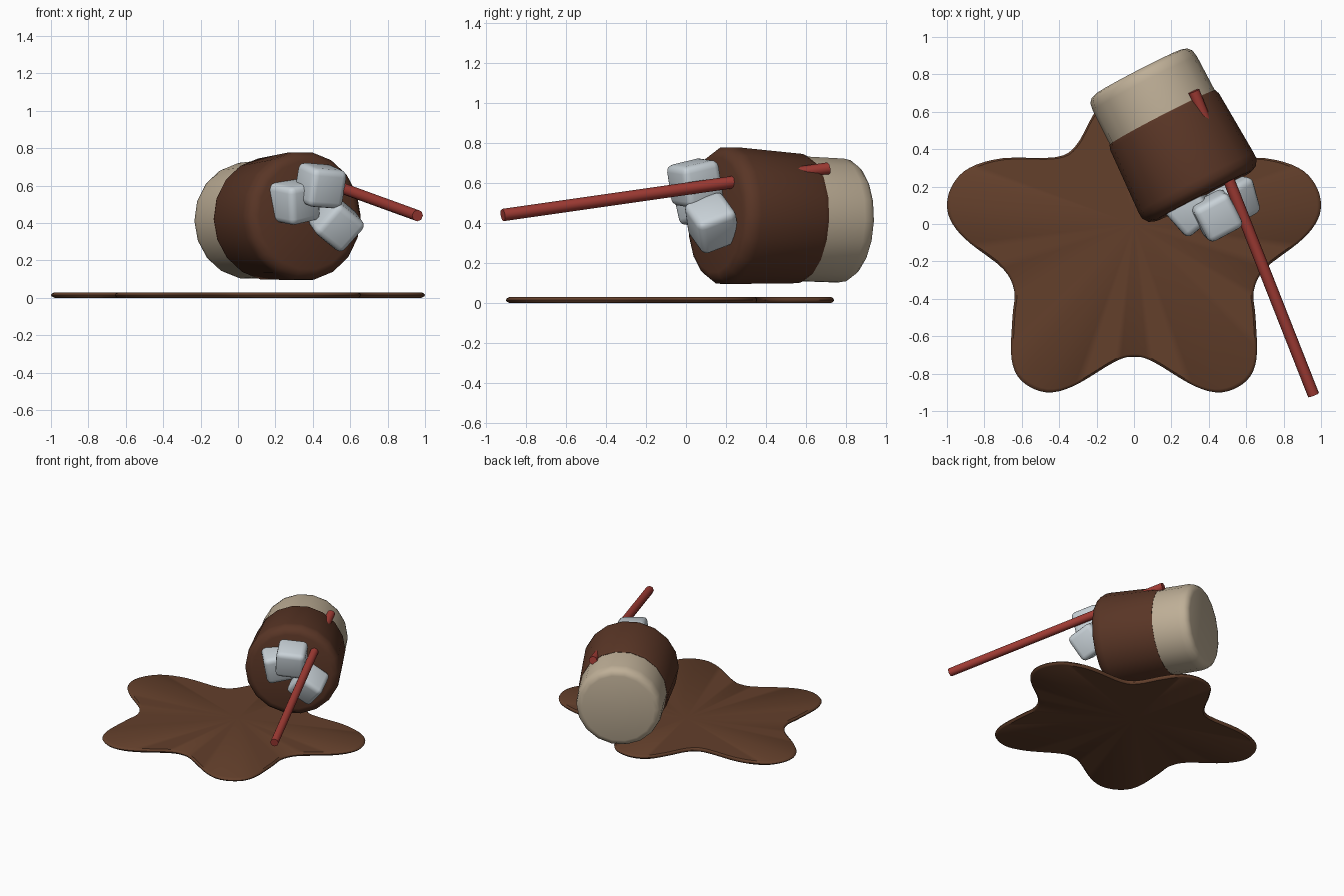
import bpy, bmesh, math
from mathutils import Vector, Matrix

if "Cube" in bpy.data.objects:
    bpy.data.objects.remove(bpy.data.objects["Cube"])


def material(name, rgb):
    m = bpy.data.materials.new(name)
    m.diffuse_color = (*rgb, 1)
    m.use_nodes = True
    m.node_tree.nodes["Principled BSDF"].inputs["Base Color"].default_value = m.diffuse_color
    return m


COFFEE = material("coffee", (0.125, 0.05, 0.024))
SLEEVE = material("sleeve", (0.10, 0.036, 0.019))
CREAM = material("cream", (0.52, 0.43, 0.31))
RED = material("red", (0.36, 0.045, 0.035))
ICE = material("ice", (0.58, 0.64, 0.68))


def finish(name, bm, mat, angle=35):
    bmesh.ops.recalc_face_normals(bm, faces=bm.faces)
    me = bpy.data.meshes.new(name)
    bm.to_mesh(me)
    bm.free()
    me.materials.append(mat)
    ob = bpy.data.objects.new(name, me)
    bpy.context.collection.objects.link(ob)
    bpy.ops.object.select_all(action='DESELECT')
    ob.select_set(True)
    bpy.context.view_layer.objects.active = ob
    bpy.ops.object.shade_smooth_by_angle(angle=math.radians(angle))
    return ob


def skin(bm, rings):
    # bridge consecutive closed rings of vertices
    for a, b in zip(rings, rings[1:]):
        n = len(a)
        for i in range(n):
            bm.faces.new((a[i], a[(i + 1) % n], b[(i + 1) % n], b[i]))


def lathe(name, profile, start, end, mat, sides, angle=35):
    # profile: (distance along axis, radius), capped at both ends
    start, end = Vector(start), Vector(end)
    rot = (end - start).to_track_quat('Z', 'Y')
    bm = bmesh.new()
    rings = []
    for s, r in profile:
        rings.append([bm.verts.new(start + rot @ Vector((
            r * math.cos(math.tau * i / sides), r * math.sin(math.tau * i / sides), s)))
            for i in range(sides)])
    skin(bm, rings)
    bm.faces.new(rings[0])
    bm.faces.new(rings[-1])
    return finish(name, bm, mat, angle)


# puddle: half outline mirrored, smoothed into five rounded lobes
half = [(0, 0.74), (0.13, 0.70), (0.22, 0.58), (0.31, 0.42), (0.42, 0.357), (0.70, 0.352),
        (0.88, 0.30), (0.97, 0.21), (1.0, 0.10), (0.97, 0.0), (0.88, -0.10), (0.70, -0.24),
        (0.64, -0.36), (0.65, -0.50), (0.655, -0.72), (0.60, -0.84), (0.47, -0.90),
        (0.32, -0.865), (0.10, -0.735), (0, -0.71)]
ctrl = [Vector(p) for p in half + [(-x, y) for x, y in half[-2:0:-1]]]
outline = []
n = len(ctrl)
for i in range(n):
    p0, p1, p2, p3 = (ctrl[(i + k) % n] for k in (-1, 0, 1, 2))
    for t in (0, 0.25, 0.5, 0.75):
        outline.append(0.5 * (2 * p1 + (p2 - p0) * t + (2 * p0 - 5 * p1 + 4 * p2 - p3) * t * t
                              + (3 * p1 - p0 - 3 * p2 + p3) * t ** 3))
bm = bmesh.new()
rings = [[bm.verts.new((p.x * k, p.y * k, z)) for p in outline]
         for z, k in ((0, 0.98), (0.007, 0.995), (0.015, 1), (0.023, 0.995), (0.03, 0.98))]
skin(bm, rings)
for ring, z in ((rings[0], 0), (rings[-1], 0.03)):
    c = bm.verts.new((0, 0, z))
    for i in range(len(ring)):
        bm.faces.new((ring[i], ring[(i + 1) % len(ring)], c))
finish("puddle", bm, COFFEE)

# tipped cup: wide sleeve at the mouth, cream base behind it
mouth, base = Vector((0.37, 0.148, 0.44)), Vector((0.025, 0.815, 0.41))
lathe("cup_sleeve", [(0, 0.29), (0.012, 0.322), (0.045, 0.345), (0.08, 0.347),
                     (0.45, 0.328), (0.475, 0.318)], mouth, base, SLEEVE, 18, 50)
lathe("cup_base", [(0.46, 0.316), (0.68, 0.314), (0.72, 0.307), (0.742, 0.288), (0.75, 0.262)],
      mouth, base, CREAM, 18, 50)

# straight straw piercing the cup
a, b = Vector((0.96, -0.915, 0.44)), Vector((0.32, 0.71, 0.672))
lathe("straw", [(0, 0.031), ((b - a).length, 0.031)], a, b, RED, 8, 50)

# ice cubes spilling from the mouth
cubes = [((0.30, 0.08, 0.515), (8, -10, 40)),
         ((0.44, 0.045, 0.60), (12, 4, 28)),
         ((0.525, 0.13, 0.40), (25, 35, 30))]
for i, (loc, rot) in enumerate(cubes):
    bm = bmesh.new()
    bmesh.ops.create_cube(bm, size=0.21)
    bmesh.ops.bevel(bm, geom=bm.edges[:], offset=0.035, segments=3, profile=0.5, affect='EDGES')
    m = Matrix.Translation(loc)
    for axis, deg in zip("ZYX", reversed(rot)):
        m = m @ Matrix.Rotation(math.radians(deg), 4, axis)
    bm.transform(m)
    finish(f"ice_cube_{i + 1}", bm, ICE, 40)
